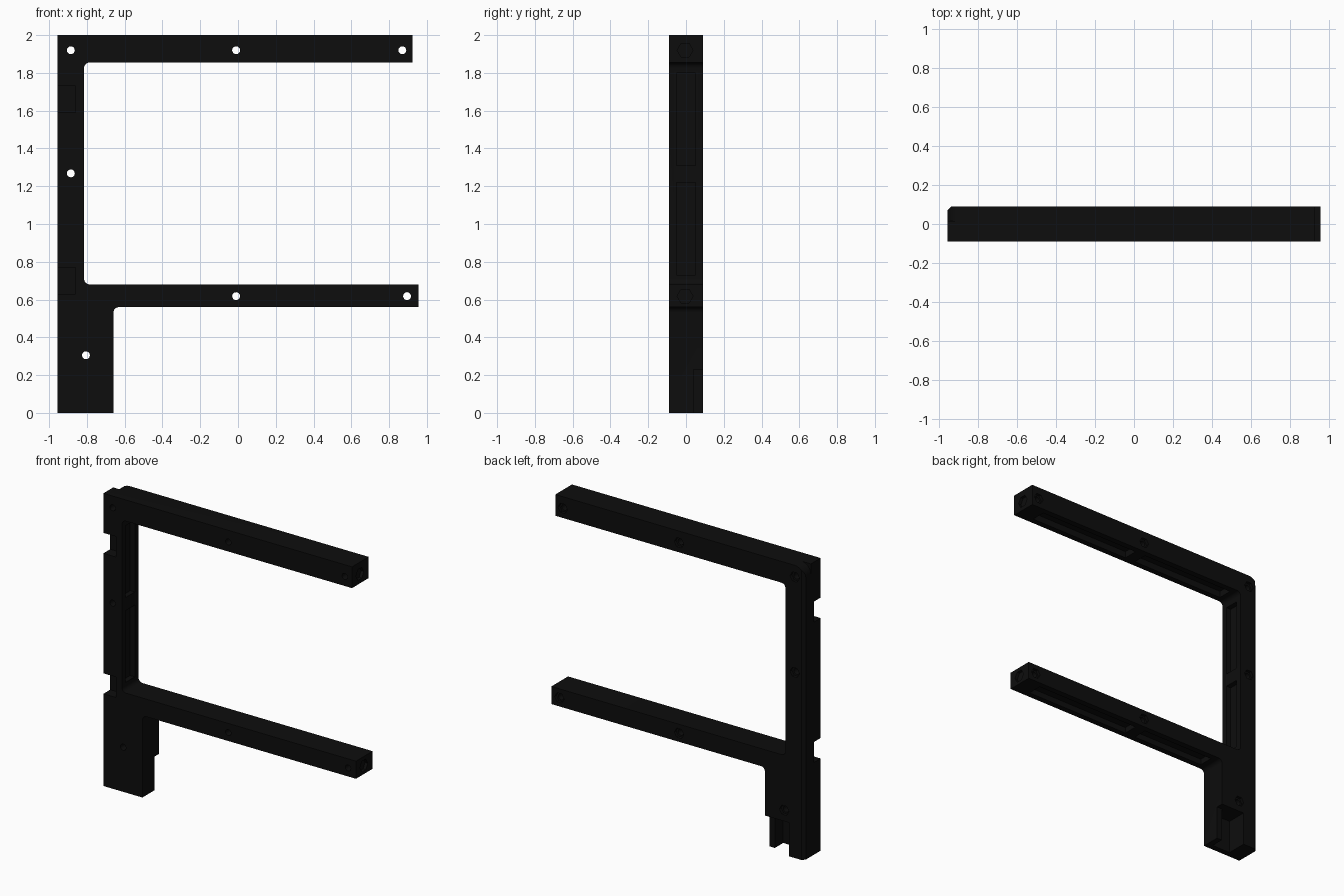
import bpy, bmesh, math

if "Cube" in bpy.data.objects:
    bpy.data.objects.remove(bpy.data.objects["Cube"])

FRONT, BACK = -0.09, 0.09

black = bpy.data.materials.new("matte black")
black.diffuse_color = (0.004, 0.004, 0.004, 1)
black.use_nodes = True
black.node_tree.nodes["Principled BSDF"].inputs["Base Color"].default_value = black.diffuse_color


def arc(cx, cz, r, a0, a1, n=6):
    """Points on an arc in the x-z plane, angles in degrees."""
    return [(cx + r * math.cos(math.radians(a0 + (a1 - a0) * i / n)),
             cz + r * math.sin(math.radians(a0 + (a1 - a0) * i / n))) for i in range(n + 1)]


def prism(name, pts, lo, hi, axis="y"):
    """Extrude a 2D outline along y (outline x,z), z (outline x,y) or x (outline y,z)."""
    place = {"y": lambda a, b, t: (a, t, b),
             "z": lambda a, b, t: (a, b, t),
             "x": lambda a, b, t: (t, a, b)}[axis]
    bm = bmesh.new()
    low = [bm.verts.new(place(a, b, lo)) for a, b in pts]
    high = [bm.verts.new(place(a, b, hi)) for a, b in pts]
    bm.faces.new(low)
    bm.faces.new(high[::-1])
    n = len(pts)
    for i in range(n):
        j = (i + 1) % n
        bm.faces.new((low[i], high[i], high[j], low[j]))
    bmesh.ops.recalc_face_normals(bm, faces=bm.faces)
    me = bpy.data.meshes.new(name)
    bm.to_mesh(me)
    bm.free()
    ob = bpy.data.objects.new(name, me)
    bpy.context.collection.objects.link(ob)
    return ob


def box(name, x0, x1, y0, y1, z0, z1):
    return prism(name, [(x0, z0), (x1, z0), (x1, z1), (x0, z1)], y0, y1)


def ring(cx, cz, r, n):
    return [(cx + r * math.cos(2 * math.pi * i / n),
             cz + r * math.sin(2 * math.pi * i / n)) for i in range(n)]


# Bracket body: foot, post and two arms with filleted inside corners
outline = [(-0.955, 0), (-0.66, 0)]
outline += arc(-0.63, 0.53, 0.03, 180, 90)
outline += [(0.955, 0.56), (0.955, 0.68)]
outline += arc(-0.785, 0.71, 0.03, 270, 180)
outline += arc(-0.785, 1.825, 0.03, 180, 90)
outline += [(0.925, 1.855), (0.925, 2.0), (-0.955, 2.0)]
frame = prism("bracket_frame", outline, FRONT, BACK)
frame.data.materials.append(black)

cutters = []

# Chamfer on the rear outer edge of the post
cutters.append(prism("edge_cutter", [(-1, 0.07), (-0.955, 0.07), (-0.935, 0.09), (-0.935, 0.12),
                                     (-1, 0.12)], -0.1, 2.1, "z"))
# Rounded upper rear corner
cutters.append(prism("corner_cutter", [(-1.05, 2.05), (-0.885, 2.05)]
                     + arc(-0.885, 1.93, 0.07, 90, 180) + [(-1.05, 1.93)], 0.016, 0.12))
# Two notches in the outer front edge of the post
for z0, z1 in ((0.63, 0.77), (1.59, 1.73)):
    cutters.append(box("notch_cutter", -1, -0.86, -0.15, -0.016, z0, z1))
# Channels under both arms, split by a solid block at the middle screw
for zb, depth, end in ((1.855, 0.045, 0.80), (0.56, 0.04, 0.83)):
    start = -0.76 if zb > 1 else -0.60
    for x0, x1 in ((start, -0.05), (0.03, end)):
        cutters.append(box("arm_channel_cutter", x0, x1, -0.05, 0.05, zb - 0.05, zb + depth))
# Channel along the inner face of the post, split at its screw
for z0, z1 in ((0.73, 1.22), (1.31, 1.80)):
    cutters.append(box("post_channel_cutter", -0.85, -0.75, -0.05, 0.05, z0, z1))
# Pocket in the foot, open below and behind
cutters.append(box("foot_pocket_cutter", -0.84, -0.70, -0.05, 0.06, -0.05, 0.23))
cutters.append(box("foot_recess_cutter", -0.84, -0.60, 0.04, 0.15, -0.05, 0.23))
# Screw holes with shallow hexagonal seats at the back
for x, z in ((-0.885, 1.92), (-0.01, 1.92), (0.87, 1.92), (-0.885, 1.268),
             (-0.01, 0.618), (0.895, 0.618), (-0.805, 0.305)):
    cutters.append(prism("hole_cutter", ring(x, z, 0.021, 16), -0.2, 0.2))
    cutters.append(prism("seat_cutter", ring(x, z, 0.036, 6), 0.07, 0.2))
# Hexagonal sockets in the arm ends
for x, z in ((0.925, 1.92), (0.955, 0.618)):
    cutters.append(prism("socket_cutter", ring(-0.005, z, 0.042, 6), x - 0.02, x + 0.1, "x"))

bpy.context.view_layer.objects.active = frame
frame.select_set(True)
for c in cutters:
    c.hide_render = True
    mod = frame.modifiers.new("cut", "BOOLEAN")
    mod.operation = "DIFFERENCE"
    mod.solver = "EXACT"
    mod.object = c
    bpy.ops.object.modifier_apply(modifier=mod.name)
for c in cutters:
    bpy.data.objects.remove(c)

bpy.ops.object.shade_smooth_by_angle(angle=math.radians(30))
